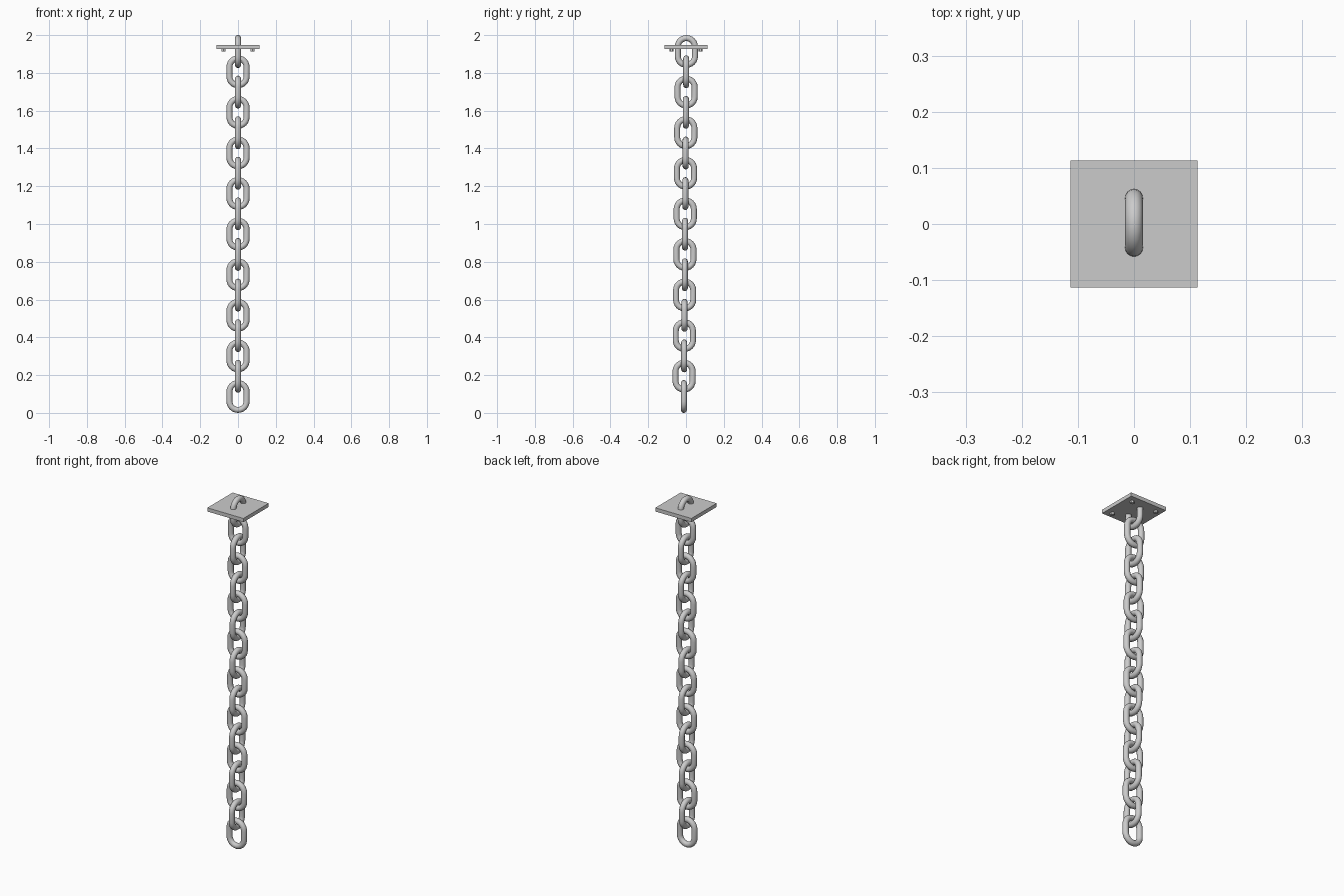
import bpy, bmesh, math
from mathutils import Vector

if "Cube" in bpy.data.objects:
    bpy.data.objects.remove(bpy.data.objects["Cube"])

WIRE = 0.0158      # wire radius
BEND = 0.0455      # bend radius of the centreline
STRAIGHT = 0.0255  # half length of the straight sides
COUNT = 18
TOP_Z, BOTTOM_Z = 1.9132, 0.0868


def add_object(name, bm, location=(0, 0, 0)):
    bmesh.ops.recalc_face_normals(bm, faces=bm.faces)
    mesh = bpy.data.meshes.new(name)
    bm.to_mesh(mesh)
    bm.free()
    obj = bpy.data.objects.new(name, mesh)
    obj.location = location
    bpy.context.collection.objects.link(obj)
    return obj


def link_mesh(arc_steps=12, sides=16):
    """Round wire swept along an upright stadium loop in the XZ plane."""
    bm = bmesh.new()
    rings = []
    for half, offset in ((0, STRAIGHT), (1, -STRAIGHT)):
        for i in range(arc_steps + 1):
            a = math.pi * (half + i / arc_steps)
            out = Vector((math.cos(a), 0, math.sin(a)))
            centre = out * BEND + Vector((0, 0, offset))
            ring = []
            for j in range(sides):
                b = 2 * math.pi * j / sides
                ring.append(bm.verts.new(
                    centre + out * WIRE * math.cos(b) + Vector((0, WIRE * math.sin(b), 0))))
            rings.append(ring)
    for k, ring in enumerate(rings):
        nxt = rings[(k + 1) % len(rings)]
        for j in range(sides):
            m = (j + 1) % sides
            f = bm.faces.new((ring[j], ring[m], nxt[m], nxt[j]))
            f.smooth = True
    return bm


# Chain links, alternating by a quarter turn and drifting slightly forward
first = add_object("chain_link_1", link_mesh())
for i in range(COUNT):
    t = i / (COUNT - 1)
    link = first if i == 0 else bpy.data.objects.new(f"chain_link_{i + 1}", first.data)
    if i:
        bpy.context.collection.objects.link(link)
    link.location = (0, 0.002 - 0.013 * t, TOP_Z + (BOTTOM_Z - TOP_Z) * t)
    link.rotation_euler = (0, 0, math.pi / 2 if i % 2 == 0 else 0)

# Square ceiling plate
bm = bmesh.new()
bmesh.ops.create_cube(bm, size=1)
bmesh.ops.scale(bm, vec=(0.227, 0.227, 0.021), verts=bm.verts)
add_object("mounting_plate", bm, (0, 0, 1.9365))

# Bolt heads under the plate corners
for sx in (-1, 1):
    for sy in (-1, 1):
        bm = bmesh.new()
        bmesh.ops.create_cone(bm, cap_ends=True, segments=6,
                              radius1=0.011, radius2=0.011, depth=0.014)
        add_object("bolt_head", bm, (sx * 0.077, sy * 0.077, 1.921))
